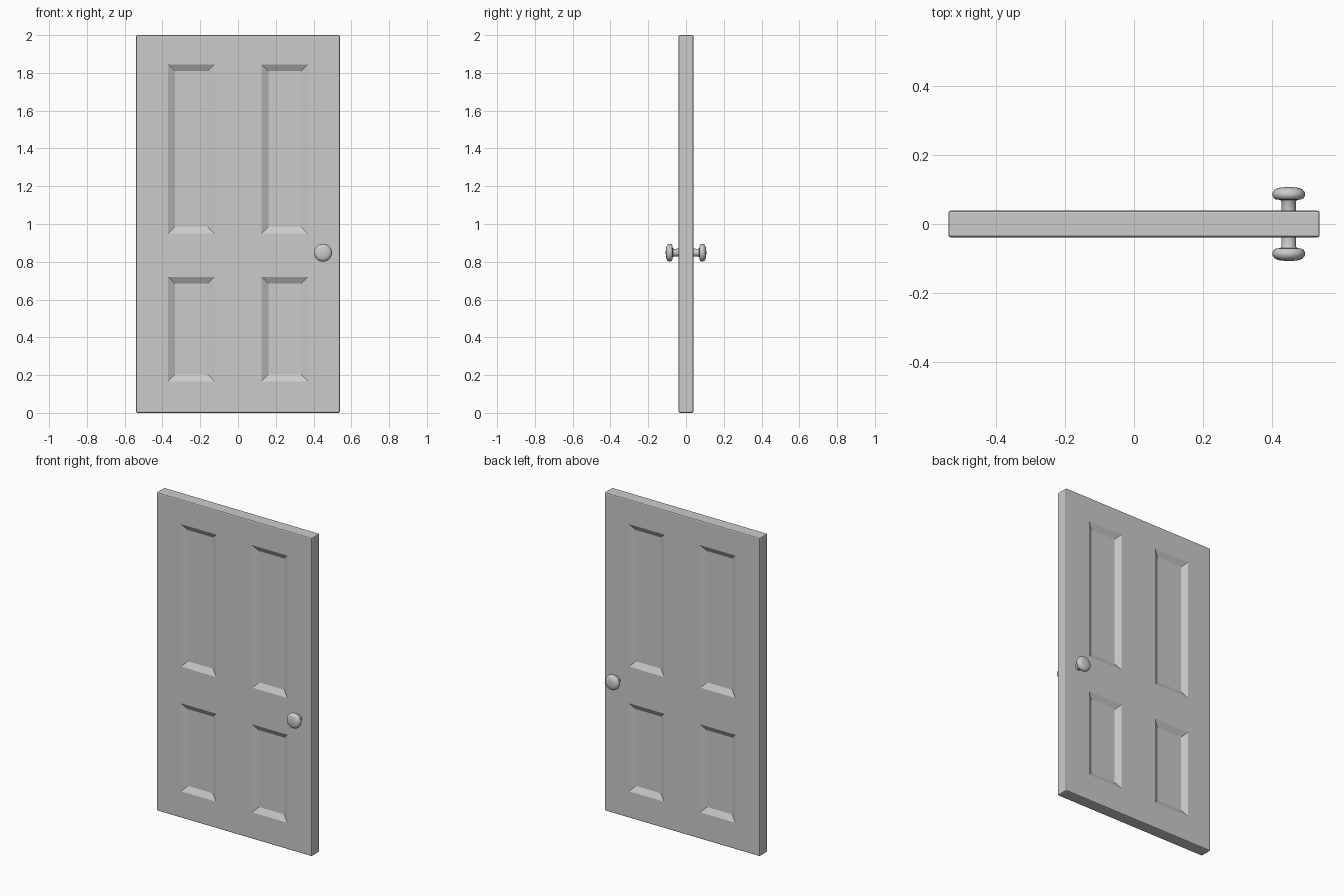
import bpy, bmesh, math
from mathutils import Matrix

if "Cube" in bpy.data.objects:
    bpy.data.objects.remove(bpy.data.objects["Cube"])

HALF_T = 0.039
XS = [-0.54, -0.37, -0.125, 0.125, 0.37, 0.54]
ZS = [0.0, 0.167, 0.72, 0.95, 1.845, 2.0]


def make_object(bm, name):
    bmesh.ops.recalc_face_normals(bm, faces=bm.faces)
    mesh = bpy.data.meshes.new(name)
    bm.to_mesh(mesh)
    bm.free()
    ob = bpy.data.objects.new(name, mesh)
    bpy.context.collection.objects.link(ob)
    return ob


def smooth(ob, angle):
    bpy.ops.object.select_all(action='DESELECT')
    ob.select_set(True)
    bpy.context.view_layer.objects.active = ob
    bpy.ops.object.shade_smooth_by_angle(angle=math.radians(angle))


# Door slab: a grid of stiles and rails, extruded to thickness
bm = bmesh.new()
grid = [[bm.verts.new((x, -HALF_T, z)) for z in ZS] for x in XS]
for i in range(5):
    for j in range(5):
        bm.faces.new((grid[i][j], grid[i + 1][j], grid[i + 1][j + 1], grid[i][j + 1]))
ext = bmesh.ops.extrude_face_region(bm, geom=bm.faces[:], use_keep_orig=True)
moved = [g for g in ext['geom'] if isinstance(g, bmesh.types.BMVert)]
bmesh.ops.translate(bm, verts=moved, vec=(0, 2 * HALF_T, 0))
bmesh.ops.recalc_face_normals(bm, faces=bm.faces)

# Softened outer edges
outer = [e for e in bm.edges if len(e.link_faces) == 2 and e.calc_face_angle() > 1]
bmesh.ops.bevel(bm, geom=outer, offset=0.007, offset_type='OFFSET',
                segments=2, profile=0.5, affect='EDGES')

# Recessed panels with sloped borders on both sides
panels = []
for f in bm.faces:
    c = f.calc_center_median()
    if abs(f.normal.y) > 0.99 and 0.125 < abs(c.x) < 0.37 \
            and (0.167 < c.z < 0.72 or 0.95 < c.z < 1.845):
        panels.append(f)
bmesh.ops.inset_individual(bm, faces=panels, thickness=0.05, depth=-0.02)
make_object(bm, "door_slab")

# Door knobs: turned profile (radius, distance from door centre)
PROFILE = [(0.0215, 0.033), (0.0205, 0.064), (0.024, 0.070), (0.037, 0.0715),
           (0.044, 0.076), (0.0475, 0.084), (0.0465, 0.092), (0.041, 0.100),
           (0.030, 0.105), (0.015, 0.107), (0.0, 0.1075)]


def knob(name, side):
    bm = bmesh.new()
    vs = [bm.verts.new((r, side * d, 0)) for r, d in PROFILE]
    es = [bm.edges.new(p) for p in zip(vs, vs[1:])]
    bmesh.ops.spin(bm, geom=vs + es, cent=(0, 0, 0), axis=(0, 1, 0),
                   angle=2 * math.pi, steps=32)
    bmesh.ops.remove_doubles(bm, verts=bm.verts, dist=1e-5)
    bmesh.ops.holes_fill(bm, edges=[e for e in bm.edges if e.is_boundary], sides=0)
    bm.transform(Matrix.Translation((0.45, 0, 0.848)))
    smooth(make_object(bm, name), 50)


knob("front_knob", -1)
knob("back_knob", 1)
